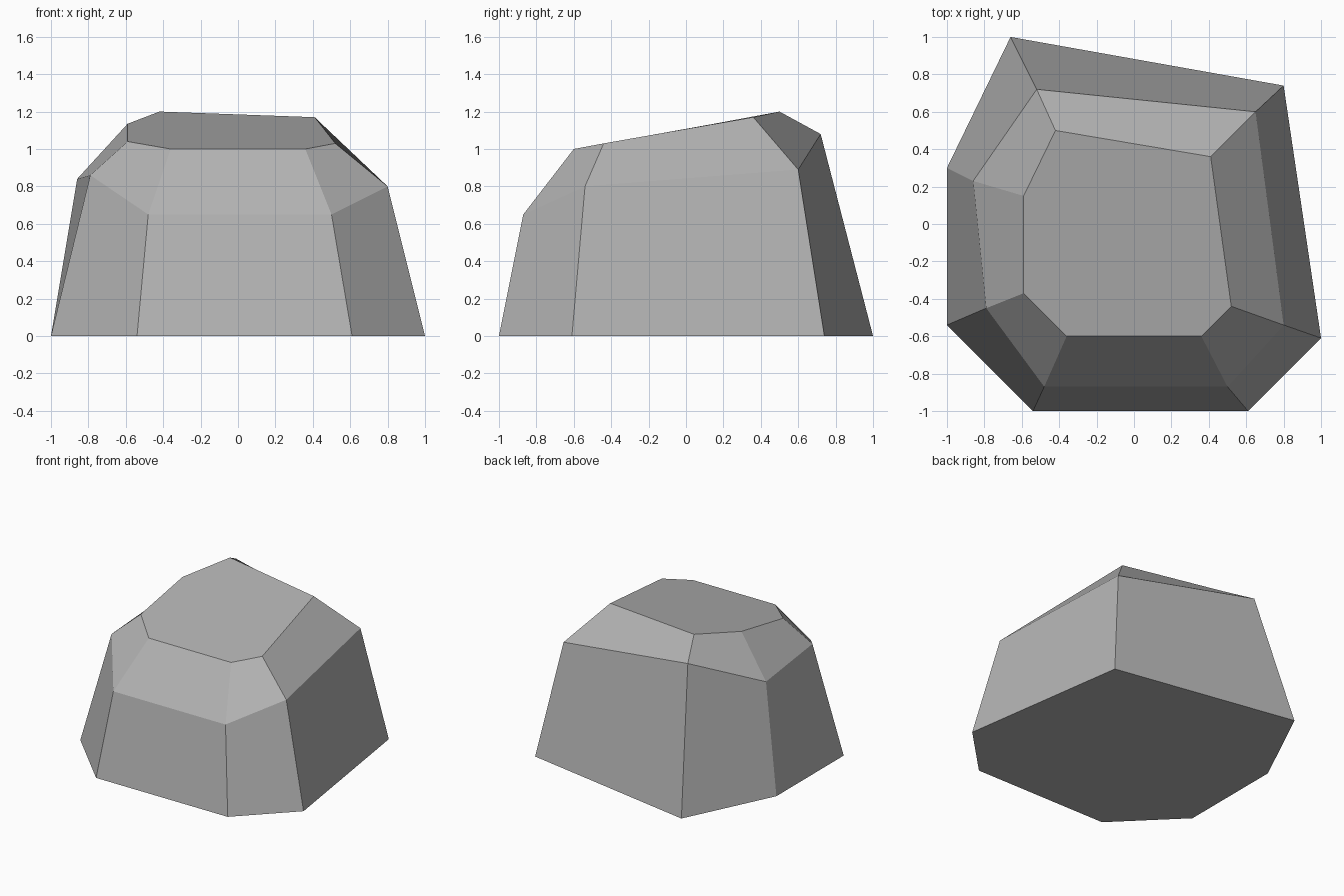
import bpy, bmesh

cube = bpy.data.objects.get("Cube")
if cube:
    bpy.data.objects.remove(cube, do_unlink=True)

# Stone material
stone = bpy.data.materials.new("stone grey")
stone.use_nodes = True
color = (0.45, 0.45, 0.45, 1)
stone.diffuse_color = color
bsdf = stone.node_tree.nodes["Principled BSDF"]
bsdf.inputs["Base Color"].default_value = color
bsdf.inputs["Roughness"].default_value = 0.9

# Seven-sided outlines, counter-clockwise from the front right corner
ground = [(-.54, -1, 0), (.61, -1, 0), (1, -.61, 0), (.8, .74, 0),
          (-.66, 1, 0), (-1, .3, 0), (-1, -.54, 0)]
shoulder = [(-.48, -.87, .65), (.5, -.87, .65), (.8, -.54, .8), (.65, .6, .89),
            (-.52, .72, 1.08), (-.86, .23, .84), (-.79, -.45, .86)]
crown = [(-.36, -.6, 1), (.36, -.6, 1), (.52, -.44, 1.03), (.41, .36, 1.17),
         (-.42, .5, 1.2), (-.59, .15, 1.135), (-.59, -.37, 1.04)]


def loft(name, outlines, material):
    """Join the outlines with flat facets and cap both ends."""
    bm = bmesh.new()
    rings = [[bm.verts.new(p) for p in outline] for outline in outlines]
    for low, high in zip(rings, rings[1:]):
        for i in range(len(low)):
            j = (i + 1) % len(low)
            bm.faces.new((low[i], low[j], high[j], high[i]))
    bm.faces.new(reversed(rings[0]))
    bm.faces.new(rings[-1])
    bmesh.ops.recalc_face_normals(bm, faces=bm.faces)
    mesh = bpy.data.meshes.new(name)
    bm.to_mesh(mesh)
    bm.free()
    mesh.materials.append(material)
    obj = bpy.data.objects.new(name, mesh)
    bpy.context.collection.objects.link(obj)
    return obj


# Faceted boulder
loft("boulder", [ground, shoulder, crown], stone)
